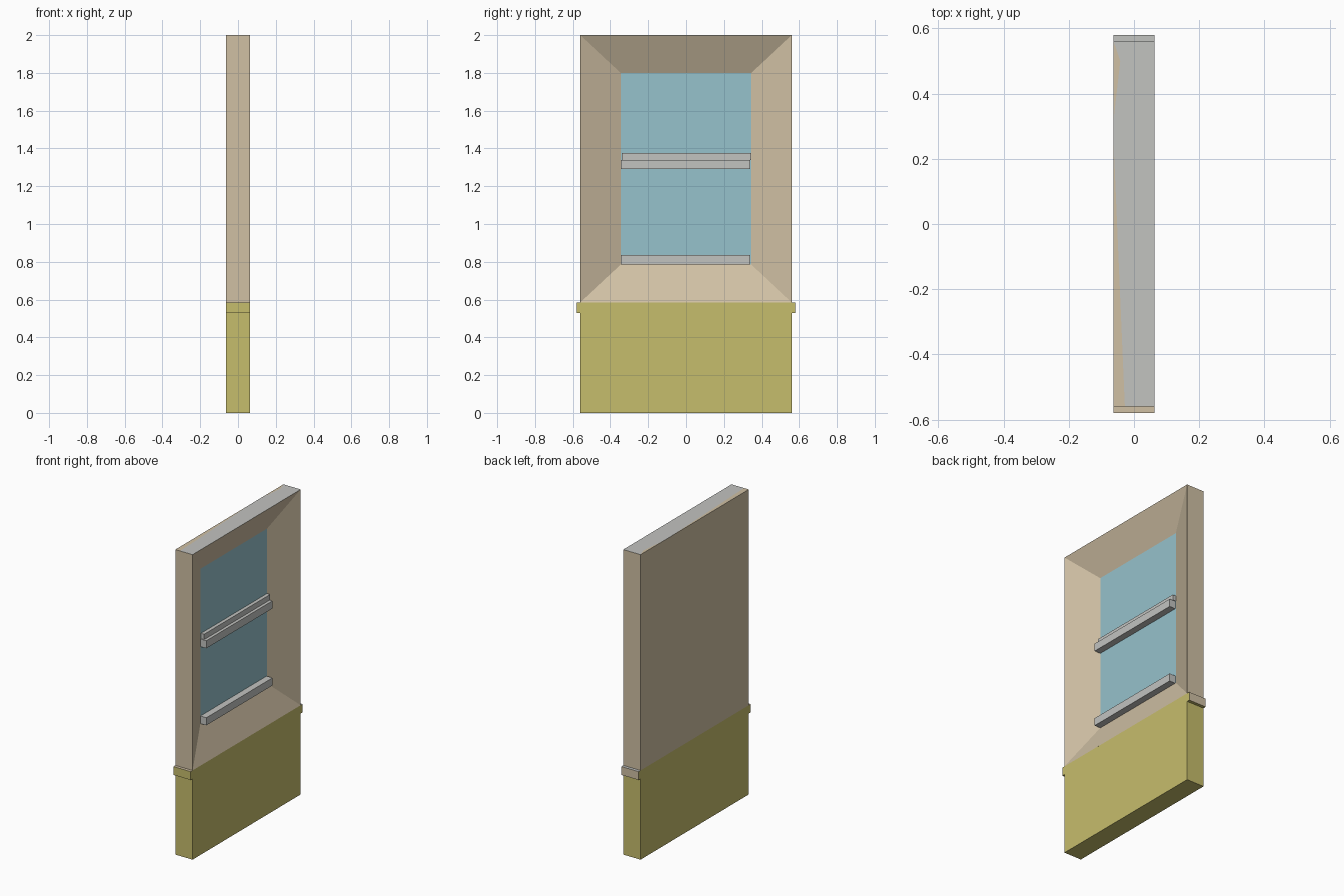
import bpy, bmesh
from mathutils import Vector

if "Cube" in bpy.data.objects:
    bpy.data.objects.remove(bpy.data.objects["Cube"])

def material(name, r, g, b):
    lin = lambda c: ((c / 255 + 0.055) / 1.055) ** 2.4
    m = bpy.data.materials.new(name)
    m.diffuse_color = (lin(r), lin(g), lin(b), 1)
    m.use_nodes = True
    m.node_tree.nodes["Principled BSDF"].inputs["Base Color"].default_value = m.diffuse_color
    return m

TAN = material("tan plaster", 208, 192, 164)
OLIVE = material("olive panel", 198, 189, 108)
GLASS = material("blue glass", 150, 194, 204)
GREY = material("grey trim", 194, 195, 192)

HX = 0.0625   # half wall thickness
HY = 0.56     # half wall width

def box_bmesh(x0, x1, y0, y1, z0, z1):
    bm = bmesh.new()
    bmesh.ops.create_cube(bm, size=1)
    for v in bm.verts:
        v.co = Vector((x1 if v.co.x > 0 else x0,
                       y1 if v.co.y > 0 else y0,
                       z1 if v.co.z > 0 else z0))
    bm.normal_update()
    return bm

def finish(name, bm, mats):
    me = bpy.data.meshes.new(name)
    bm.to_mesh(me)
    bm.free()
    for m in mats:
        me.materials.append(m)
    ob = bpy.data.objects.new(name, me)
    bpy.context.collection.objects.link(ob)
    return ob

def box(name, mat, *dims):
    return finish(name, box_bmesh(*dims), [mat])

# Lower wall panel
box("lower_panel", OLIVE, -HX, HX, -HY, HY, 0, 0.53)

# Ledge overhanging at both ends, with differently coloured ends and tops
bm = box_bmesh(-HX, HX, -0.58, 0.58, 0.53, 0.585)
for y in (-HY, HY):
    bmesh.ops.bisect_plane(bm, geom=bm.verts[:] + bm.edges[:] + bm.faces[:],
                           plane_co=(0, y, 0), plane_no=(0, 1, 0))
bm.normal_update()
for f in bm.faces:
    y = f.calc_center_median().y
    if f.normal.z > 0.9:
        f.material_index = 2 if y > HY else 1
    elif f.normal.y > 0.9:
        f.material_index = 1
finish("ledge", bm, [OLIVE, TAN, GREY])

# Upper wall: front face pushed in to make the splayed reveal and the glass
bm = box_bmesh(-HX, HX, -HY, HY, 0.585, 2.0)
front = next(f for f in bm.faces if f.normal.x > 0.9)
pane = bmesh.ops.extrude_discrete_faces(bm, faces=[front])["faces"][0]
for v in pane.verts:
    v.co = Vector((-0.031, 0.345 if v.co.y > 0 else -0.345,
                   1.8 if v.co.z > 1 else 0.785))
pane.material_index = 1

# Top cap: grey with tan slivers along the back edge
top = next(f for f in bm.faces if all(v.co.z > 1.99 for v in f.verts))
bmesh.ops.delete(bm, geom=[top], context='FACES_ONLY')
def cap(points, index):
    f = bm.faces.new([bm.verts.new((x, y, 2.0)) for x, y in points])
    f.material_index = index
a, b, c = (-HX, -HY), (-0.028, -HY), (-HX, 0.25)
d, e, g = (-HX, 0.32), (-0.042, 0.5), (-HX, HY)
cap([a, b, c], 0)
cap([d, e, g], 0)
cap([b, (HX, -HY), (HX, HY), g, e, d, c], 2)
bmesh.ops.remove_doubles(bm, verts=bm.verts[:], dist=1e-5)
finish("upper_wall_window", bm, [TAN, GLASS, GREY])

# Sash rails
box("bottom_rail", GREY, -0.031, 0.012, -0.345, 0.34, 0.785, 0.835)
box("meeting_rail_front", GREY, -0.031, 0.012, -0.345, 0.34, 1.29, 1.34)
box("meeting_rail_back", GREY, -0.031, -0.008, -0.34, 0.345, 1.34, 1.375)
